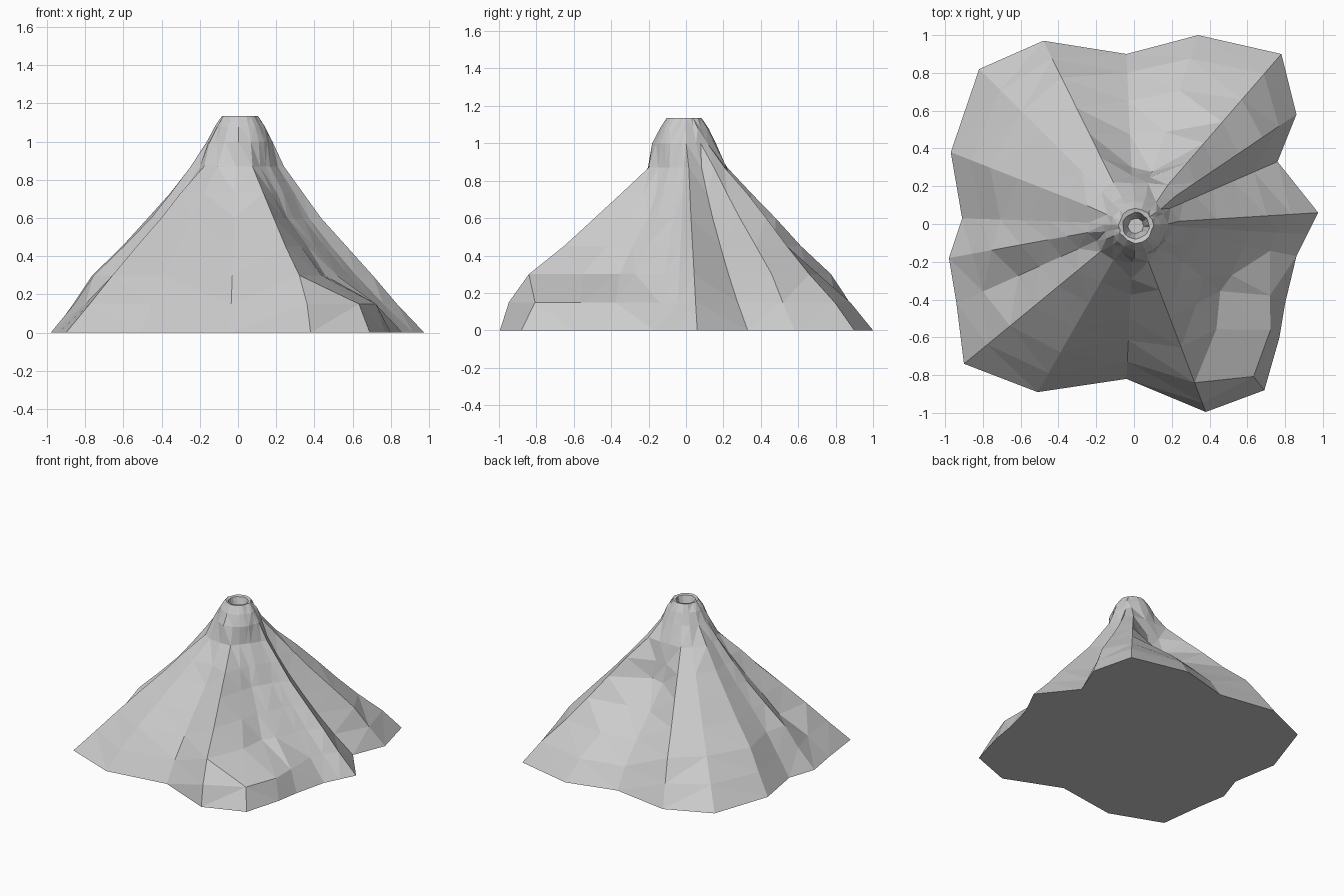
import bpy, bmesh, random
from mathutils import Vector

random.seed(4)

# Ridge and gully spokes: foot x, y, then share of foot radius at z = .15, .30, .60, .87
SPOKES = [
    (0.975, 0.06, .86, .72, .445, .25), (0.917, -0.055, .84, .67, .40, .23),
    (0.86, -0.17, .84, .67, .40, .23),
    (0.80, -0.42, .91, .64, .37, .21), (0.77, -0.60, .95, .60, .34, .19),
    (0.69, -0.88, .92, .63, .34, .17), (0.38, -0.995, .94, .84, .49, .20),
    (-0.04, -0.82, .88, .75, .46, .25), (-0.51, -0.89, .88, .77, .47, .21),
    (-0.90, -0.74, .87, .73, .45, .20), (-0.94, -0.42, .85, .66, .41, .21),
    (-0.98, -0.18, .88, .76, .47, .25), (-0.91, 0.03, .90, .77, .49, .26),
    (-0.97, 0.38, .90, .785, .48, .25), (-0.82, 0.82, .87, .73, .45, .21),
    (-0.48, 0.97, .89, .79, .49, .23), (-0.04, 0.90, .88, .72, .33, .24),
    (0.34, 1.00, .87, .70, .28, .22), (0.78, 0.90, .875, .725, .48, .23),
    (0.86, 0.58, .90, .79, .49, .26), (0.76, 0.33, .84, .69, .43, .25),
]
CONTROL_Z = (0, .15, .30, .60, .87)
RING_Z = (0, .15, .30, .45, .60, .73, .87)
# Neck and crater rings: radius, height
CRATER = [(.165, 1.0), (.125, 1.08), (.09, 1.135), (.07, 1.13), (.04, 1.03)]
CENTRE = Vector((.01, -.01))


def share_at(spoke, z):
    vals = (1,) + spoke[2:]
    for i in range(4):
        if z <= CONTROL_Z[i + 1]:
            t = (z - CONTROL_Z[i]) / (CONTROL_Z[i + 1] - CONTROL_Z[i])
            return vals[i] + t * (vals[i + 1] - vals[i])


bm = bmesh.new()
rings = []
# Mountain slopes
for z in RING_Z:
    ring = []
    for s in SPOKES:
        k = share_at(s, z)
        if z > 0:
            k *= random.uniform(.985, 1.015)
        ring.append(bm.verts.new((s[0] * k, s[1] * k, z)))
    rings.append(ring)
# Neck, rim and crater wall
for r, z in CRATER:
    ring = []
    for s in SPOKES:
        p = CENTRE + Vector(s[:2]).normalized() * r * random.uniform(.95, 1.05)
        ring.append(bm.verts.new((p.x, p.y, z)))
    rings.append(ring)

n = len(SPOKES)
for a, b in zip(rings, rings[1:]):
    for i in range(n):
        j = (i + 1) % n
        bm.faces.new((a[i], b[i], b[j], a[j]))
bmesh.ops.triangulate(bm, faces=bm.faces[:], quad_method='SHORT_EDGE')
# Flat underside and crater floor
bm.faces.new(rings[0])
bm.faces.new(rings[-1])
bmesh.ops.recalc_face_normals(bm, faces=bm.faces[:])

mesh = bpy.data.meshes.new("volcano")
bm.to_mesh(mesh)
bm.free()
obj = bpy.data.objects.new("volcano", mesh)
bpy.context.collection.objects.link(obj)
